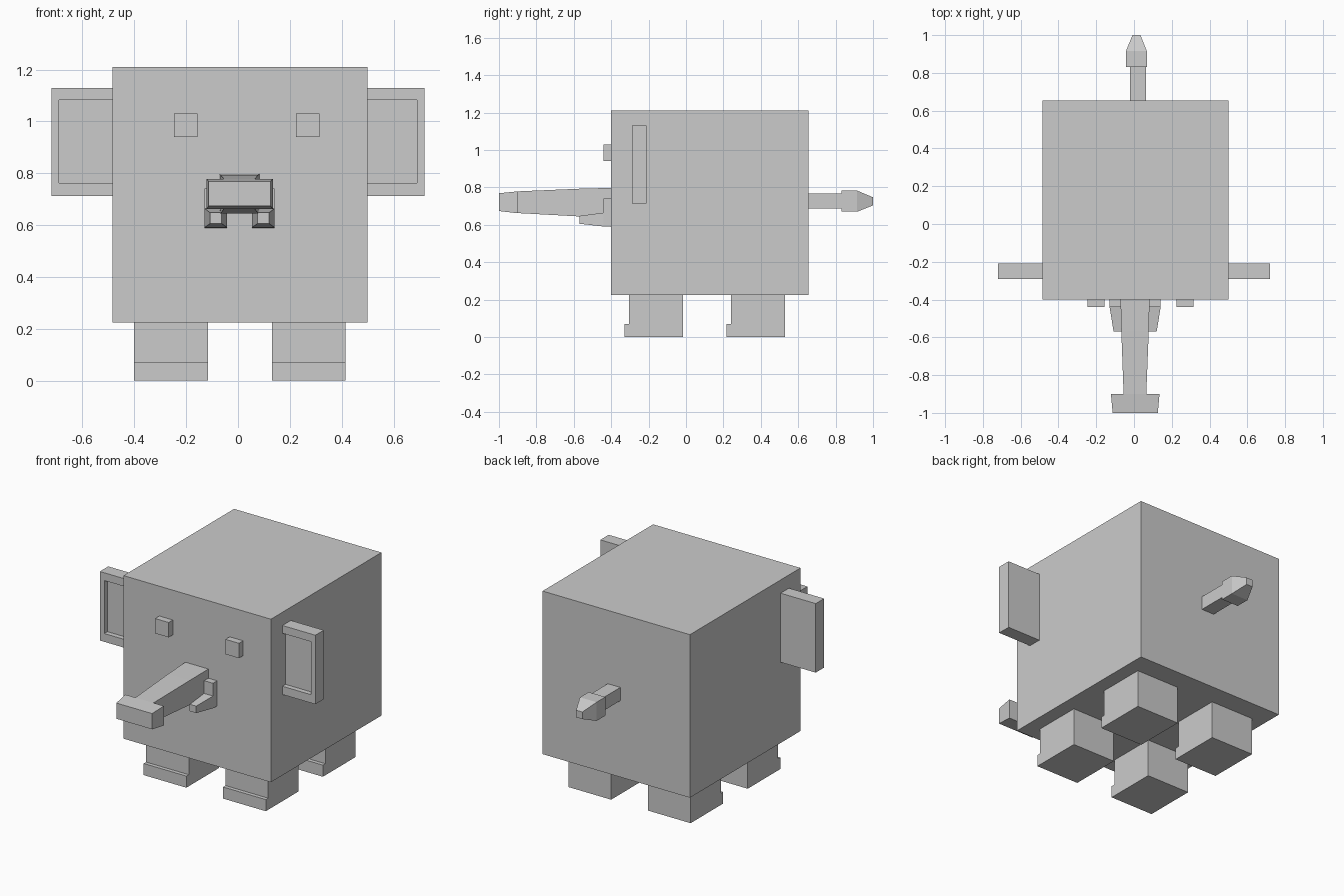
import bpy
import bmesh


def loft(name, rings, axis="y", centre=0.0, side=1):
    """Closed solid through rectangles (position, x0, x1, v0, v1).
    v is z when lofting along y, and y when lofting along z."""
    bm = bmesh.new()
    loops = []
    for p, x0, x1, v0, v1 in rings:
        loop = []
        for x, v in ((x0, v0), (x1, v0), (x1, v1), (x0, v1)):
            x = centre + side * x
            loop.append(bm.verts.new((x, p, v) if axis == "y" else (x, v, p)))
        loops.append(loop)
    for a, b in zip(loops, loops[1:]):
        for i in range(4):
            j = (i + 1) % 4
            bm.faces.new((a[i], a[j], b[j], b[i]))
    bm.faces.new(loops[0])
    bm.faces.new(loops[-1])
    bmesh.ops.recalc_face_normals(bm, faces=bm.faces)
    mesh = bpy.data.meshes.new(name)
    bm.to_mesh(mesh)
    bm.free()
    obj = bpy.data.objects.new(name, mesh)
    bpy.context.collection.objects.link(obj)
    return obj


def pair(name, rings, axis="y", centre=0.0075):
    for label, side in (("left", -1), ("right", 1)):
        loft(f"{name}_{label}", rings, axis, centre, side)


# Block body
loft("body", [(-0.40, -0.485, 0.50, 0.225, 1.21), (0.655, -0.485, 0.50, 0.225, 1.21)])

# Ears: slabs with a recessed front panel running into the body
pair("ear", [
    (-0.21, 0.45, 0.72, 0.713, 1.13),
    (-0.29, 0.45, 0.72, 0.713, 1.13),
    (-0.29, 0.46, 0.69, 0.763, 1.083),
    (-0.26, 0.46, 0.69, 0.763, 1.083)], centre=0.0)

# Eyes
pair("eye", [(-0.38, 0.19, 0.28, 0.94, 1.03), (-0.44, 0.19, 0.28, 0.94, 1.03)], centre=0.034)

# Trunk and its wider tip
loft("trunk", [
    (-0.38, -0.072, 0.083, 0.645, 0.798),
    (-0.57, -0.067, 0.078, 0.645, 0.793),
    (-0.90, -0.055, 0.065, 0.663, 0.779)])
loft("trunk_tip", [(-0.90, -0.122, 0.135, 0.662, 0.779), (-1.0, -0.113, 0.126, 0.674, 0.769)])

# Tusks: upright root block stepping to a tapered point
pair("tusk", [
    (-0.38, 0.048, 0.135, 0.589, 0.742),
    (-0.44, 0.048, 0.135, 0.591, 0.742),
    (-0.44, 0.048, 0.135, 0.591, 0.665),
    (-0.57, 0.069, 0.114, 0.606, 0.648)], centre=0.006)

# Legs with a toe step at the front
for name, y in (("front_leg", -0.305), ("back_leg", 0.24)):
    toe, back = y - 0.023, y + 0.288
    pair(name, [
        (0.0, 0.123, 0.408, toe, back),
        (0.07, 0.123, 0.408, toe, back),
        (0.07, 0.123, 0.408, y, back),
        (0.24, 0.123, 0.408, y, back)], axis="z")

# Tail and tapered tuft
loft("tail", [(0.63, -0.02, 0.064, 0.687, 0.767), (0.84, -0.02, 0.064, 0.687, 0.767)])
loft("tail_tuft", [
    (0.832, -0.043, 0.068, 0.67, 0.783),
    (0.915, -0.043, 0.068, 0.67, 0.783),
    (1.0, -0.008, 0.034, 0.704, 0.747)])
